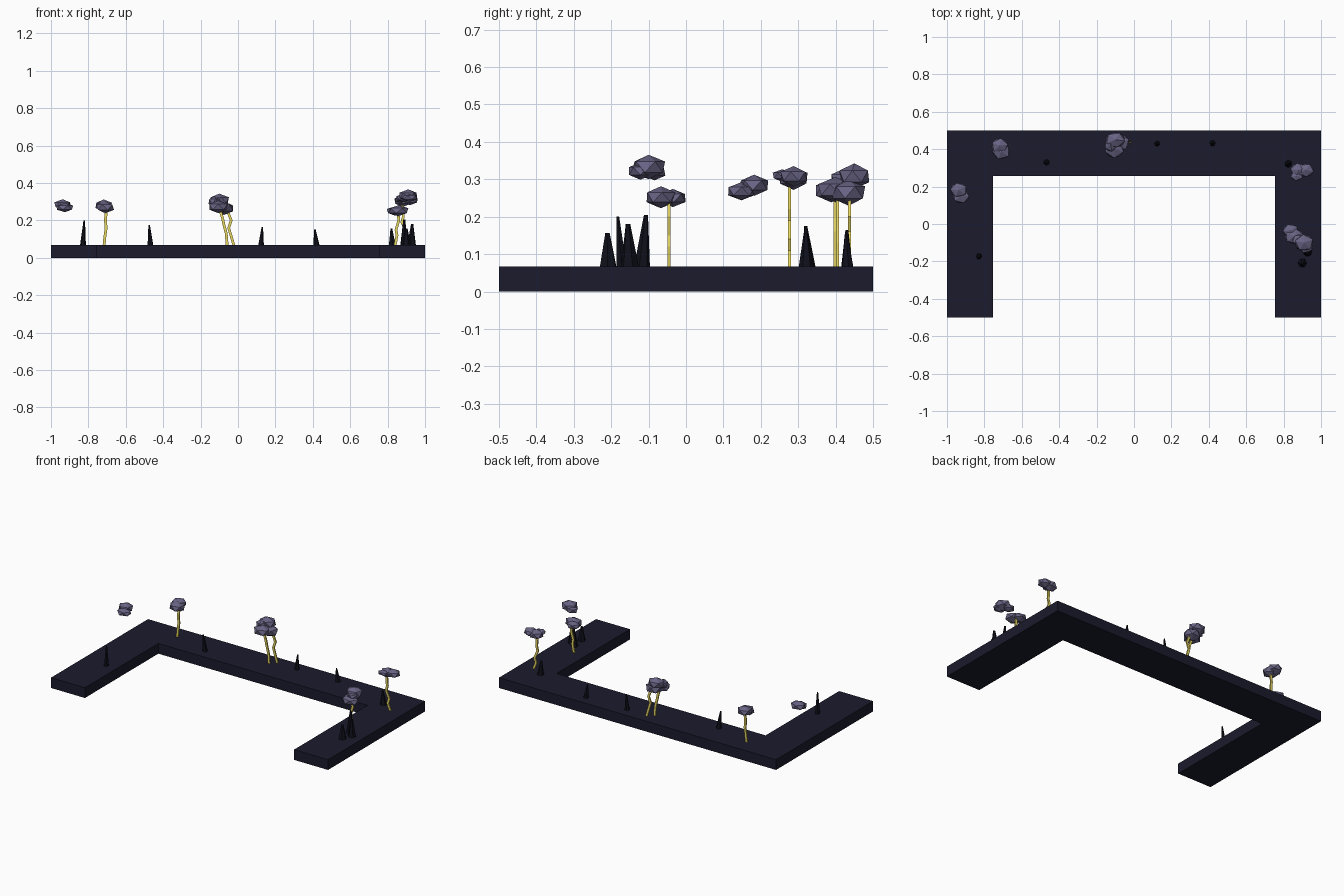
import bpy, bmesh, math, random
from mathutils import Vector, Matrix

random.seed(4)
TOP = 0.067


def material(name, rgb):
    m = bpy.data.materials.new(name)
    m.diffuse_color = (*rgb, 1)
    return m


NAVY = material("dark navy ground", (0.0105, 0.0105, 0.026))
BLACK = material("blackish rock", (0.005, 0.005, 0.011))
YELLOW = material("yellow stem", (0.85, 0.72, 0.13))
MAUVE = material("grey mauve foliage", (0.14, 0.125, 0.23))


def finish(name, bm, mat):
    bmesh.ops.recalc_face_normals(bm, faces=bm.faces)
    me = bpy.data.meshes.new(name)
    bm.to_mesh(me)
    bm.free()
    me.materials.append(mat)
    ob = bpy.data.objects.new(name, me)
    bpy.context.collection.objects.link(ob)
    return ob


# U-shaped ground slab
bm = bmesh.new()
half = [(1, 0.5), (1, -0.5), (0.755, -0.5), (0.755, 0.257)]
outline = half + [(-x, y) for x, y in reversed(half)]
face = bm.faces.new([bm.verts.new((x, y, 0)) for x, y in outline])
up = bmesh.ops.extrude_face_region(bm, geom=[face])["geom"]
bmesh.ops.translate(bm, vec=(0, 0, TOP),
                    verts=[v for v in up if isinstance(v, bmesh.types.BMVert)])
finish("ground_slab", bm, NAVY)


# Rock spikes: base x, base y, tip x, tip y, height, base radius
spikes = [(-0.829, -0.172, -0.822, -0.182, 0.20, 0.016),
          (-0.468, 0.33, -0.475, 0.32, 0.175, 0.017),
          (0.123, 0.43, 0.130, 0.43, 0.164, 0.016),
          (0.420, 0.432, 0.411, 0.428, 0.152, 0.017),
          (0.825, 0.322, 0.82, 0.32, 0.157, 0.021),
          (0.90, -0.208, 0.90, -0.21, 0.157, 0.025),
          (0.928, -0.15, 0.931, -0.155, 0.18, 0.025),
          (0.888, -0.118, 0.889, -0.107, 0.205, 0.022)]
for i, (x, y, tx, ty, h, r) in enumerate(spikes):
    bm = bmesh.new()
    rings = []
    for px, py, z, rad in ((x, y, TOP - 0.004, r), (tx, ty, h, r * 0.25)):
        rings.append([bm.verts.new((px + rad * math.cos(a), py + rad * math.sin(a), z))
                      for a in (math.tau * k / 6 + 0.4 * i for k in range(6))])
    for k in range(6):
        j = (k + 1) % 6
        bm.faces.new((rings[0][k], rings[0][j], rings[1][j], rings[1][k]))
    bm.faces.new(rings[0])
    bm.faces.new(rings[1])
    finish(f"rock_spike_{i + 1}", bm, BLACK)


# Crooked square stems: y position and path of (x, z)
stems = [(0.398, [(-0.716, TOP), (-0.712, 0.11), (-0.705, 0.16), (-0.709, 0.20), (-0.703, 0.26)]),
         (0.405, [(-0.058, TOP), (-0.063, 0.13), (-0.076, 0.18), (-0.082, 0.21), (-0.098, 0.26)]),
         (0.437, [(-0.022, TOP), (-0.035, 0.11), (-0.05, 0.16), (-0.036, 0.20), (-0.056, 0.25), (-0.075, 0.30)]),
         (0.277, [(0.905, TOP), (0.888, 0.11), (0.898, 0.14), (0.876, 0.19), (0.884, 0.22), (0.878, 0.30)]),
         (-0.045, [(0.840, TOP), (0.85, 0.12), (0.845, 0.15), (0.86, 0.20), (0.855, 0.245)])]
for i, (y, path) in enumerate(stems):
    bm = bmesh.new()
    rings = []
    for x, z in path:
        rings.append([bm.verts.new((x + 0.0075 * sx, y + 0.0042 * sy, z))
                      for sx, sy in ((1, 1), (-1, 1), (-1, -1), (1, -1))])
    for lo, hi in zip(rings, rings[1:]):
        for k in range(4):
            j = (k + 1) % 4
            bm.faces.new((lo[k], lo[j], hi[j], hi[k]))
    bm.faces.new(rings[0])
    bm.faces.new(rings[-1])
    finish(f"stem_{i + 1}", bm, YELLOW)


# Foliage crowns: squashed faceted blobs, each centre + half sizes
crowns = [
    [(-0.718, 0.418, 0.28, 0.047, 0.043, 0.03), (-0.71, 0.388, 0.27, 0.05, 0.045, 0.03)],
    [(-0.10, 0.45, 0.308, 0.055, 0.043, 0.033), (-0.105, 0.40, 0.272, 0.054, 0.05, 0.032),
     (-0.075, 0.435, 0.265, 0.054, 0.047, 0.034), (-0.125, 0.425, 0.30, 0.035, 0.04, 0.028)],
    [(0.88, 0.288, 0.303, 0.047, 0.04, 0.03), (0.918, 0.288, 0.308, 0.046, 0.038, 0.026),
     (0.87, 0.257, 0.31, 0.035, 0.027, 0.016)],
    [(0.858, -0.067, 0.252, 0.056, 0.042, 0.028), (0.838, -0.035, 0.25, 0.045, 0.037, 0.023)],
    [(0.910, -0.10, 0.333, 0.052, 0.047, 0.031), (0.885, -0.085, 0.32, 0.042, 0.032, 0.022),
     (0.918, -0.122, 0.322, 0.042, 0.034, 0.022)],
    [(-0.925, 0.148, 0.268, 0.047, 0.039, 0.023), (-0.937, 0.182, 0.284, 0.048, 0.041, 0.027)],
]
for i, blobs in enumerate(crowns):
    bm = bmesh.new()
    for cx, cy, cz, sx, sy, sz in blobs:
        m = (Matrix.Translation((cx, cy, cz)) @ Matrix.Diagonal((sx * 1.05, sy * 1.05, sz * 1.05, 1))
             @ Matrix.Rotation(random.uniform(0, 6), 4, 'Z'))
        bmesh.ops.create_icosphere(bm, subdivisions=1, radius=1.0, matrix=m)
    finish(f"foliage_crown_{i + 1}", bm, MAUVE)
